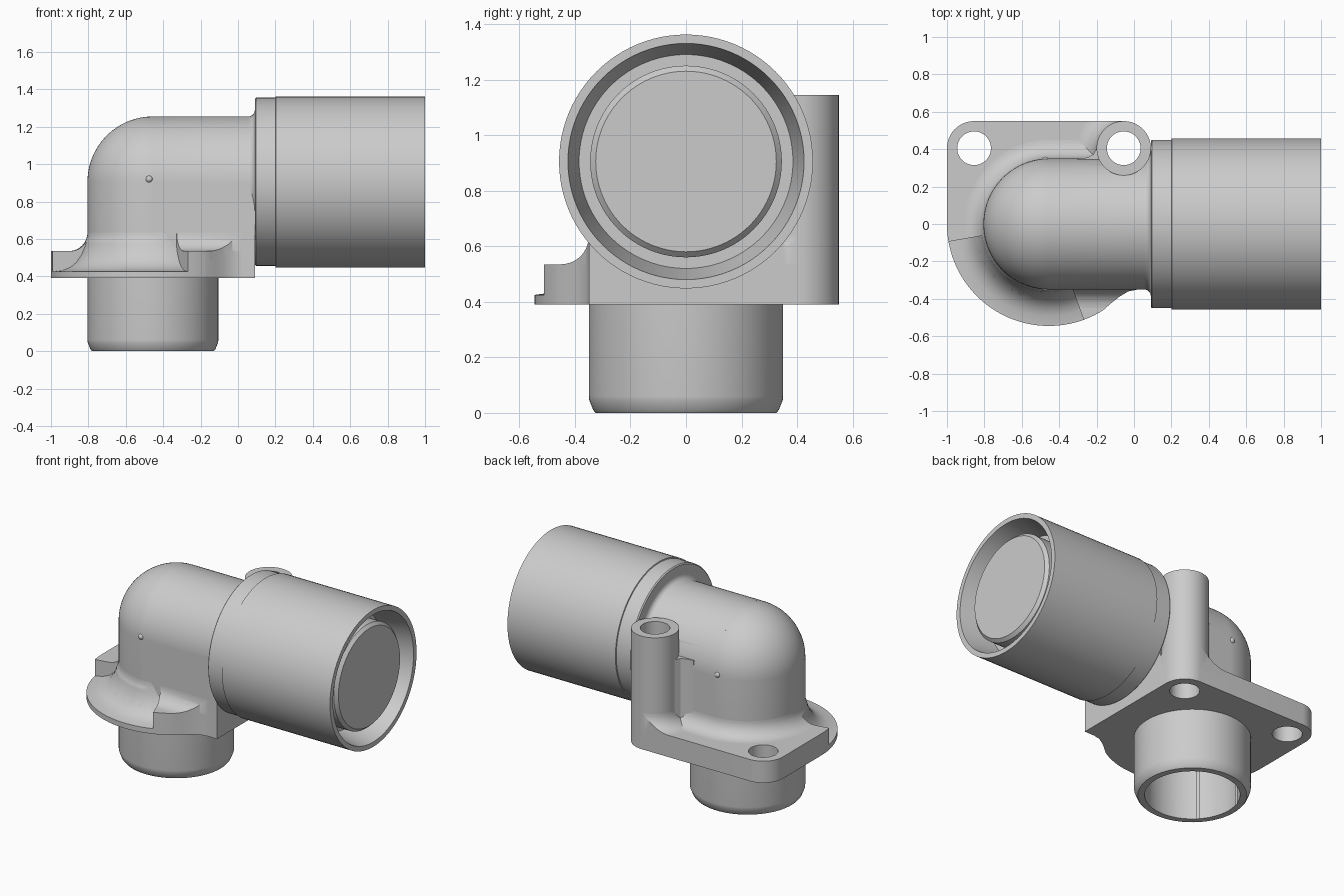
import bpy, bmesh
from math import sin, cos, radians, pi
from mathutils import Matrix, Vector

if "Cube" in bpy.data.objects:
    bpy.data.objects.remove(bpy.data.objects["Cube"])

PIPE_X, AXIS_Z = -0.455, 0.905
BASE, TOP = 0.39, 0.535
R, BORE = 0.35, 0.285
HOLES = [(-0.855, 0.405), (-0.055, 0.405)]

grey = bpy.data.materials.new("light_grey")
grey.use_nodes = True
grey.diffuse_color = (0.6, 0.6, 0.6, 1)
grey.node_tree.nodes["Principled BSDF"].inputs["Base Color"].default_value = (0.6, 0.6, 0.6, 1)


def arc(cx, cy, r, a0, a1, n=16):
    steps = [radians(a0 + (a1 - a0) * i / n) for i in range(n + 1)]
    return [(cx + r * cos(a), cy + r * sin(a)) for a in steps]


def finish(name, bm):
    bmesh.ops.recalc_face_normals(bm, faces=bm.faces)
    mesh = bpy.data.meshes.new(name)
    bm.to_mesh(mesh)
    bm.free()
    mesh.materials.append(grey)
    ob = bpy.data.objects.new(name, mesh)
    bpy.context.collection.objects.link(ob)
    return ob


def lathe(name, profile, x=0, y=0, closed=False, start=0, sweep=360, sideways=False):
    """Revolve (radius, height) points about z, or about the level pipe axis."""
    bm = bmesh.new()
    vs = [bm.verts.new((r * cos(radians(start)), r * sin(radians(start)), h)) for r, h in profile]
    for a, b in zip(vs, vs[1:] + vs[:1] if closed else vs[1:]):
        bm.edges.new((a, b))
    bmesh.ops.spin(bm, geom=bm.verts[:] + bm.edges[:], cent=(0, 0, 0), axis=(0, 0, 1),
                   angle=radians(sweep), steps=max(12, int(96 * sweep / 360)))
    bmesh.ops.remove_doubles(bm, verts=bm.verts, dist=1e-5)
    if sweep < 360:
        bmesh.ops.holes_fill(bm, edges=[e for e in bm.edges if e.is_boundary], sides=0)
    if sideways:
        bm.transform(Matrix.Translation((0, 0, AXIS_Z)) @ Matrix.Rotation(pi / 2, 4, 'Y'))
    bm.transform(Matrix.Translation((x, y, 0)))
    return finish(name, bm)


def prism(name, outline, z0, z1, along_x=False):
    """Extrude an outline upwards, or a (y, z) section along x."""
    bm = bmesh.new()
    def place(a, b):
        return (z0, a, b) if along_x else (a, b, z0)
    face = bm.faces.new([bm.verts.new(place(a, b)) for a, b in outline])
    ext = bmesh.ops.extrude_face_region(bm, geom=[face])["geom"]
    shift = Vector((z1 - z0, 0, 0) if along_x else (0, 0, z1 - z0))
    bmesh.ops.translate(bm, vec=shift, verts=[g for g in ext if isinstance(g, bmesh.types.BMVert)])
    return finish(name, bm)


def boolean(ob, tool, operation='DIFFERENCE'):
    mod = ob.modifiers.new(tool.name, 'BOOLEAN')
    mod.object, mod.operation, mod.solver = tool, operation, 'EXACT'
    bpy.context.view_layer.objects.active = ob
    bpy.ops.object.modifier_apply(modifier=mod.name)


# Pipe bodies: upright spigot with domed elbow, level pipe with collar and socket
spigot = lathe("spigot_and_elbow", [(0, 0), (0.325, 0), (0.334, 0.01), (R - 0.002, 0.045), (R, 0.06)]
               + arc(0, AXIS_Z, R, 0, 89, 24) + [(0, AXIS_Z + R)], PIPE_X)
socket = lathe("level_pipe_and_socket", [(0, PIPE_X), (R, PIPE_X), (R, 0.055)]
               + arc(R + 0.035, 0.055, 0.035, 180, 90, 6)[1:]
               + [(0.443, 0.09), (0.45, 0.097), (0.45, 0.2), (0.457, 0.202), (0.457, 1),
                  (0.425, 1), (0.385, 0.8), (0.345, 0.8), (0.345, 0.95), (0.325, 0.97), (0, 0.97)],
               sideways=True)

# Block under the level pipe
web = prism("web_block", [(PIPE_X, -R), (0.09, -R), (0.09, R), (PIPE_X, R)], BASE, AXIS_Z)

# Mounting flange
outline = (arc(*HOLES[0], 0.145, 180, 90) + arc(*HOLES[1], 0.145, 90, 0)
           + [(0.09, -R), (0.02, -R), (-0.03, -0.36), (-0.08, -0.39), (-0.12, -0.422)]
           + arc(PIPE_X, 0, 0.545, -58, -180, 48))
flange = prism("flange", outline, BASE, TOP)

# Screw boss and its blend into the pipe wall
boss = lathe("screw_boss", [(0, BASE), (0.145, BASE), (0.145, 1.145), (0, 1.145)], *HOLES[1])
blend = prism("boss_blend", [(-0.31, 0.33), (-0.3, 0.35), (-0.25, 0.355), (-0.218, 0.372),
                             (-0.2, 0.405), (-0.1, 0.4), (-0.1, 0.3)], 0.45, 0.97)


# Concave fillets on top of the flange
def fillet(r):
    return [(r - 0.05, TOP - 0.05), (r + 0.1, TOP - 0.05)] + arc(r + 0.1, TOP + 0.1, 0.1, 270, 180, 10) \
        + [(r - 0.05, TOP + 0.1)]


fillets = [lathe("pipe_fillet", fillet(R), PIPE_X, closed=True),
           lathe("boss_fillet", fillet(0.145), *HOLES[1], closed=True)]
for label, s in (("back", 1), ("front", -1)):
    fillets.append(prism(label + "_fillet", [(s * a, b) for a, b in fillet(R)], PIPE_X, 0.089, True))
clip = prism("clip_helper", outline, BASE - 0.1, 0.8)
for ob in fillets:
    boolean(ob, clip, 'INTERSECT')

# Scooped front lobe of the flange
scoop = lathe("scoop_helper", [(0.7, 0.42), (0.545, 0.425), (0.49, 0.432), (0.45, 0.447), (0.415, 0.475),
                               (0.385, 0.52), (0.365, 0.57), (0.351, 0.66), (0.7, 0.66)],
              PIPE_X, closed=True, start=190, sweep=100)
for ob in [flange] + fillets:
    boolean(ob, scoop)

# Bores and screw holes
tools = [lathe("upright_bore_helper", [(0, -0.1), (BORE, -0.1)] + arc(0, AXIS_Z, BORE, 0, 89, 20)
               + [(0, AXIS_Z + BORE)], PIPE_X),
         lathe("level_bore_helper", [(0, PIPE_X), (BORE, PIPE_X), (BORE, 1.1), (0, 1.1)], sideways=True)]
tools += [lathe("hole_helper", [(0, 0.2), (0.09, 0.2), (0.09, 1.3), (0, 1.3)], *h) for h in HOLES]
parts = [spigot, socket, web, flange, boss, blend] + fillets
for ob in parts:
    for tool in tools:
        boolean(ob, tool)

# Small pips on the elbow sides
for label, s in (("front", -1), ("back", 1)):
    bm = bmesh.new()
    bmesh.ops.create_uvsphere(bm, u_segments=12, v_segments=8, radius=0.02)
    bm.transform(Matrix.Translation((-0.475, s * (R - 0.01), 0.92)))
    parts.append(finish(label + "_pip", bm))

for tool in tools + [clip, scoop]:
    bpy.data.objects.remove(tool)

bpy.ops.object.select_all(action='DESELECT')
for ob in parts:
    ob.select_set(True)
bpy.context.view_layer.objects.active = spigot
bpy.ops.object.shade_smooth_by_angle(angle=radians(28))
